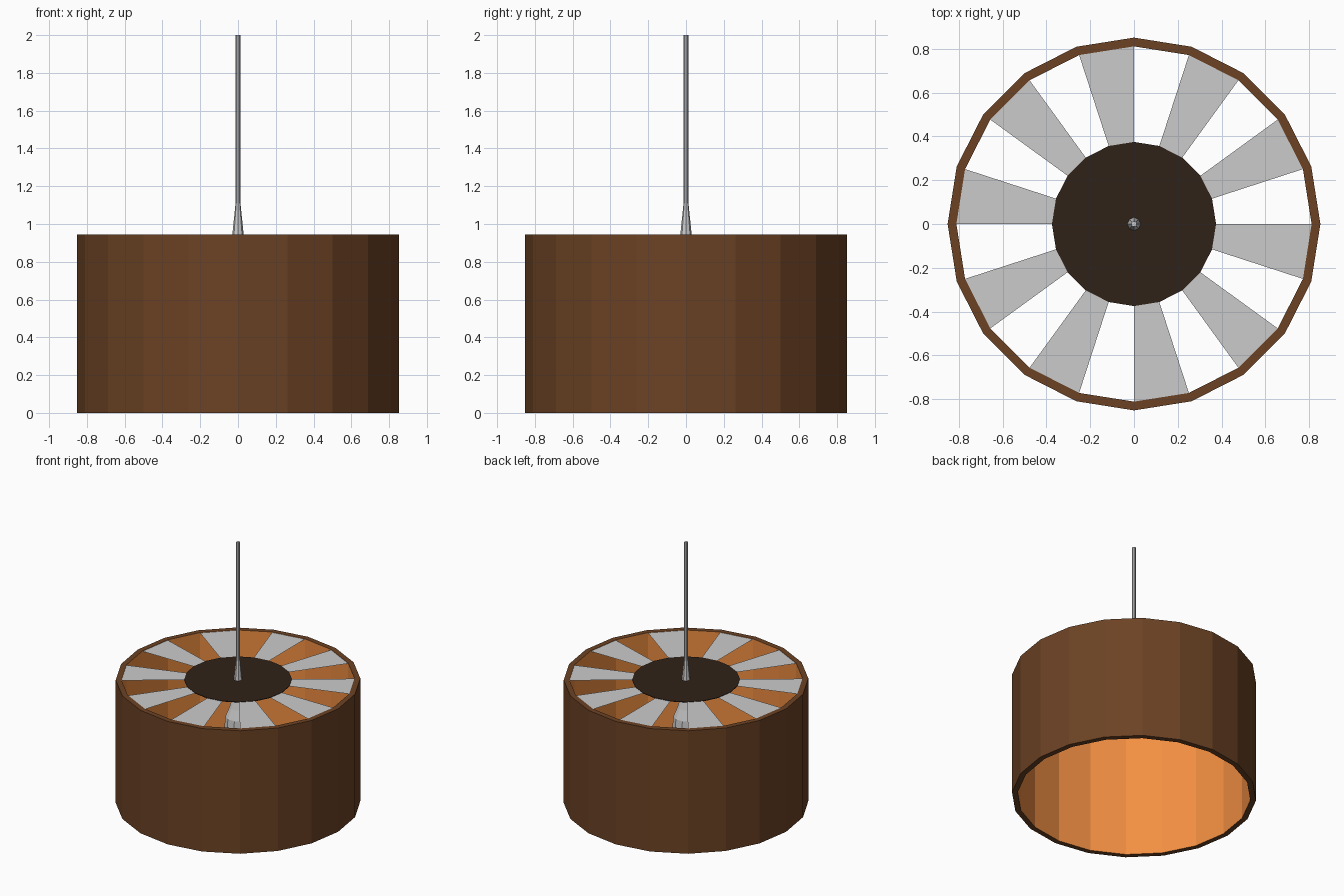
import bpy
from math import cos, sin, tau

if "Cube" in bpy.data.objects:
    bpy.data.objects.remove(bpy.data.objects["Cube"])

SIDES = 20
TOP = 0.945


def material(name, rgb):
    m = bpy.data.materials.new(name)
    m.diffuse_color = (*rgb, 1)
    m.use_nodes = True
    m.node_tree.nodes["Principled BSDF"].inputs["Base Color"].default_value = m.diffuse_color
    return m


brown = material("brown", (0.15, 0.055, 0.018, ))
orange = material("warm_orange", (0.9, 0.28, 0.055))
dark = material("dark_brown", (0.03, 0.016, 0.009))


def add_mesh(name, verts, faces, mat=None):
    me = bpy.data.meshes.new(name)
    me.from_pydata(verts, [], faces)
    ob = bpy.data.objects.new(name, me)
    bpy.context.collection.objects.link(ob)
    if mat:
        me.materials.append(mat)
    return ob


def ring(r, z, n):
    return [(r * cos(tau * i / n), r * sin(tau * i / n), z) for i in range(n)]


def lathe(name, profile, n, mat=None, closed=False, caps=False):
    """Spin (radius, z) points, listed bottom to top on the outside, around z."""
    verts = [v for r, z in profile for v in ring(r, z, n)]
    k = len(profile)
    faces = []
    for j in range(k if closed else k - 1):
        a, b = j * n, (j + 1) % k * n
        faces += [(a + i, a + (i + 1) % n, b + (i + 1) % n, b + i) for i in range(n)]
    if caps:
        faces += [tuple(reversed(range(n))), tuple(range((k - 1) * n, k * n))]
    return add_mesh(name, verts, faces, mat)


# Drum shade: outer wall, top rim, orange lining, bottom rim
shade = lathe("shade", [(0.852, 0), (0.852, TOP), (0.812, TOP), (0.812, 0)],
              SIDES, brown, closed=True)
shade.data.materials.append(orange)
for p in shade.data.polygons[2 * SIDES:3 * SIDES]:
    p.material_index = 1

# Central cap
lathe("center_cap", [(0.375, TOP - 0.005), (0.375, TOP)], SIDES, dark, caps=True)

# Flat spokes filling every other sector between cap and shade
inner, outer = ring(0.375, TOP - 0.003, SIDES), ring(0.812, TOP - 0.003, SIDES)
verts, faces = [], []
for k in range(1, SIDES, 2):
    n = (k + 1) % SIDES
    s = len(verts)
    verts += [inner[k], outer[k], outer[n], inner[n]]
    faces.append((s, s + 1, s + 2, s + 3))
add_mesh("spokes", verts, faces)

# Hanging rod with flared base
lathe("rod", [(0.03, TOP), (0.013, 1.11), (0.013, 2.0)], 8, caps=True)

# Bulb hanging beneath the cap
lathe("bulb", [(0.025, 0.48), (0.07, 0.51), (0.095, 0.58), (0.088, 0.66), (0.06, 0.73),
               (0.045, 0.78), (0.045, TOP - 0.005)], 10, caps=True)
